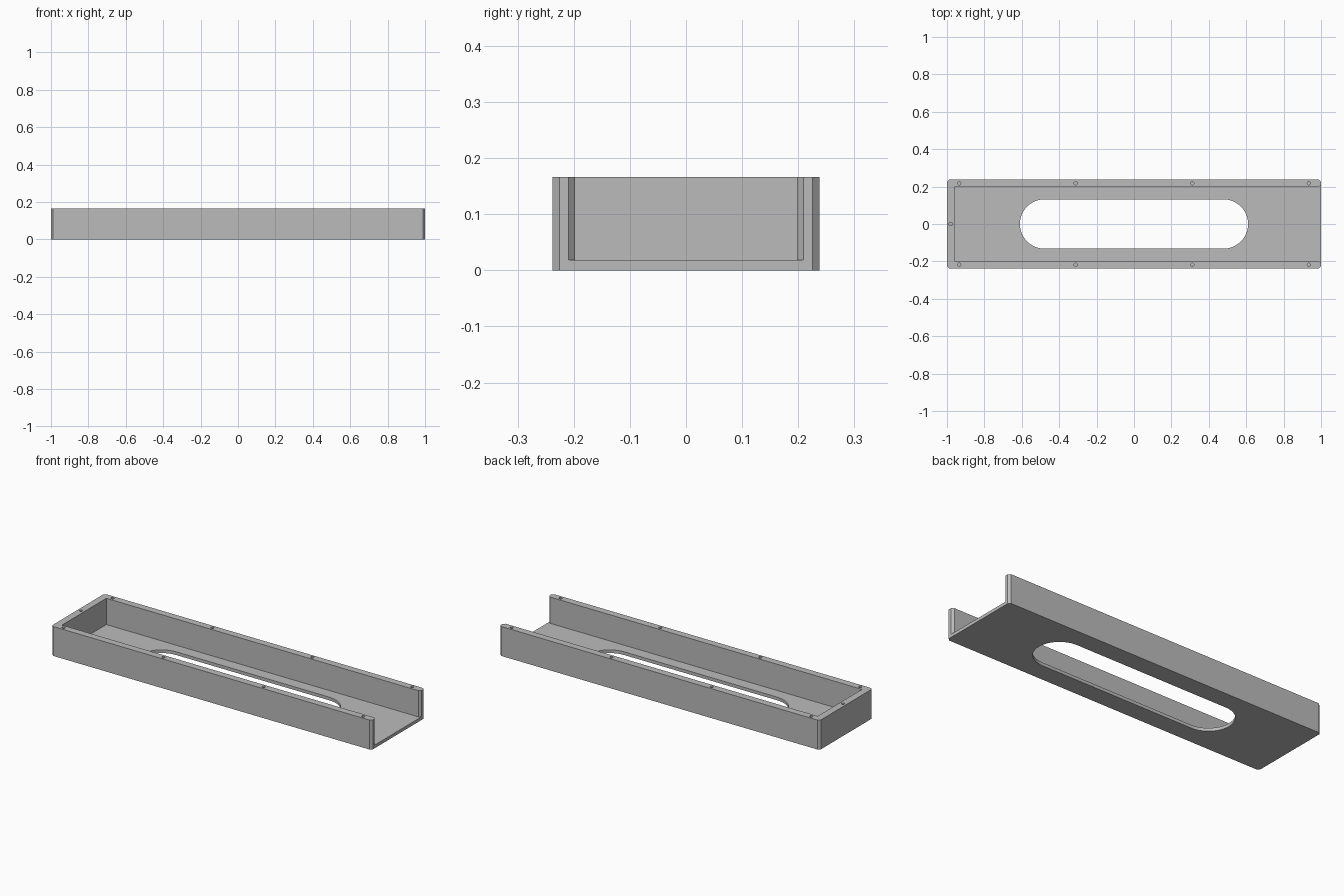
import bpy
import bmesh
from math import cos, sin, pi, radians

default = bpy.data.objects.get("Cube")
if default:
    bpy.data.objects.remove(default, do_unlink=True)

HALF_X, HALF_Y, HEIGHT = 1.0, 0.2375, 0.166
FLOOR, WALL, CHAMFER = 0.018, 0.04, 0.012
SLOT_R, SLOT_X = 0.132, 0.478
HOLE_R, HOLE_DEPTH = 0.009, 0.08

grey = bpy.data.materials.new("plain grey")
grey.use_nodes = True
colour = (0.5, 0.5, 0.5, 1)
grey.diffuse_color = colour
grey.node_tree.nodes["Principled BSDF"].inputs["Base Color"].default_value = colour


def prism(bm, outline, bottom, top):
    """Extrude a counter-clockwise xy outline between two heights."""
    face = bm.faces.new([bm.verts.new((x, y, bottom)) for x, y in outline])
    new = bmesh.ops.extrude_face_region(bm, geom=[face])["geom"]
    for v in new:
        if isinstance(v, bmesh.types.BMVert):
            v.co.z = top


def make(name, prisms):
    bm = bmesh.new()
    for p in prisms:
        prism(bm, *p)
    bmesh.ops.recalc_face_normals(bm, faces=bm.faces)
    mesh = bpy.data.meshes.new(name)
    bm.to_mesh(mesh)
    bm.free()
    mesh.materials.append(grey)
    ob = bpy.data.objects.new(name, mesh)
    bpy.context.collection.objects.link(ob)
    return ob


def arc(cx, cy, r, start, end, steps):
    angles = [start + (end - start) * i / steps for i in range(steps + 1)]
    return [(cx + r * cos(a), cy + r * sin(a)) for a in angles]


# Outer block with chamfered upright corners
ix, iy = HALF_X - CHAMFER, HALF_Y - CHAMFER
block = [(-ix, -HALF_Y), (ix, -HALF_Y), (HALF_X, -iy), (HALF_X, iy),
         (ix, HALF_Y), (-ix, HALF_Y), (-HALF_X, iy), (-HALF_X, -iy)]
tray = make("tray", [(block, 0, HEIGHT)])

# Cavity, open at the +x end with flared wall tips
cy, far = HALF_Y - WALL, 2 * CHAMFER
cavity = [(-HALF_X + WALL, -cy), (ix, -cy), (ix + far, -cy - far),
          (ix + far, cy + far), (ix, cy), (-HALF_X + WALL, cy)]

# Rounded slot through the floor
slot = (arc(SLOT_X, 0, SLOT_R, -pi / 2, pi / 2, 24)
        + arc(-SLOT_X, 0, SLOT_R, pi / 2, 3 * pi / 2, 24))

# Screw holes in the rims
spots = [(x, s * 0.218) for x in (-0.935, -0.312, 0.312, 0.935) for s in (-1, 1)]
spots.append((-0.98, 0))
holes = [(arc(x, y, HOLE_R, 0, 2 * pi, 16)[:-1], HEIGHT - HOLE_DEPTH, HEIGHT + 0.1)
         for x, y in spots]

cutters = [make("cavity_cutter", [(cavity, FLOOR, HEIGHT + 0.1)]),
           make("slot_cutter", [(slot, -0.1, FLOOR + 0.05)]),
           make("screw_hole_cutter", holes)]
for cutter in cutters:
    cutter.hide_render = True
    mod = tray.modifiers.new(cutter.name, "BOOLEAN")
    mod.operation = "DIFFERENCE"
    mod.solver = "EXACT"
    mod.object = cutter

# Bake the cuts, drop the cutters and smooth the curved walls
depsgraph = bpy.context.evaluated_depsgraph_get()
result = bpy.data.meshes.new_from_object(tray.evaluated_get(depsgraph))
tray.modifiers.clear()
tray.data = result
for cutter in cutters:
    bpy.data.objects.remove(cutter, do_unlink=True)
bpy.ops.object.select_all(action="DESELECT")
tray.select_set(True)
bpy.context.view_layer.objects.active = tray
bpy.ops.object.shade_smooth_by_angle(angle=radians(30))
